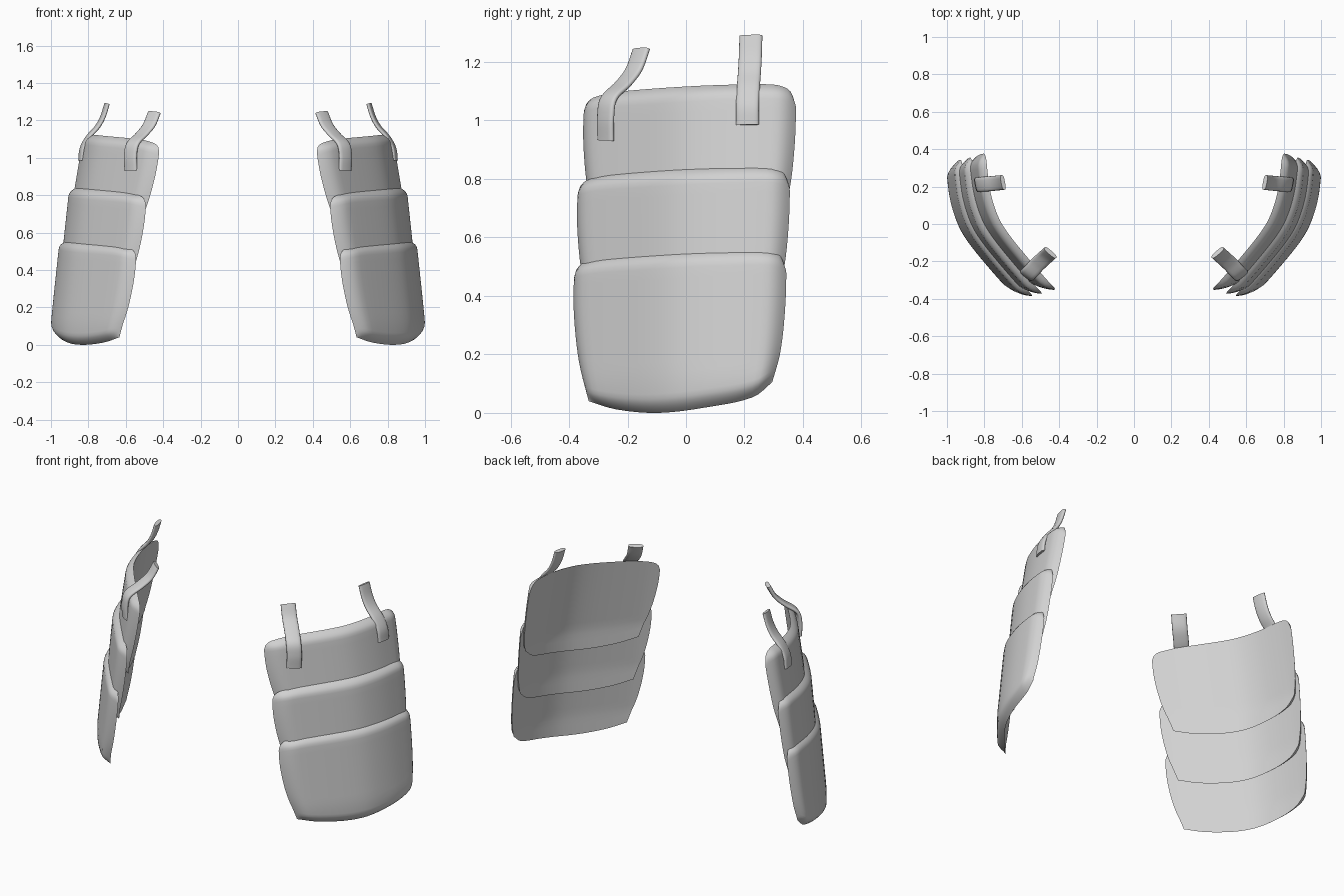
import bpy, bmesh, math
from mathutils import Vector

if "Cube" in bpy.data.objects:
    bpy.data.objects.remove(bpy.data.objects["Cube"])

mat = bpy.data.materials.new("light_grey")
mat.diffuse_color = (0.64, 0.64, 0.64, 1)
mat.use_nodes = True
mat.node_tree.nodes["Principled BSDF"].inputs["Base Color"].default_value = mat.diffuse_color


def interp(pts, t):
    """Smooth interpolation of (t, value) pairs."""
    if t <= pts[0][0]:
        return pts[0][1]
    if t >= pts[-1][0]:
        return pts[-1][1]
    slope = []
    for i in range(len(pts)):
        a, b = pts[max(i - 1, 0)], pts[min(i + 1, len(pts) - 1)]
        slope.append((b[1] - a[1]) / (b[0] - a[0]))
    for i in range(len(pts) - 1):
        (t0, v0), (t1, v1) = pts[i], pts[i + 1]
        if t <= t1:
            h = t1 - t0
            s = (t - t0) / h
            return ((2*s**3 - 3*s**2 + 1) * v0 + (s**3 - 2*s**2 + s) * h * slope[i]
                    + (3*s**2 - 2*s**3) * v1 + (s**3 - s**2) * h * slope[i + 1])


# Plate outline: front and back edges by height, bottom and top edges by width
FRONT = [(0, -.333), (.3, -.366), (.65, -.383), (.93, -.383), (1, -.375)]
BACK = [(0, .295), (.25, .322), (.6, .338), (.95, .343), (1, .338)]
BOTTOM = [(0, .04), (.15, .012), (.38, .0), (.65, .02), (.9, .055), (1, .105)]
TOP = [(0, .49), (.02, .507), (.06, .519), (.15, .533), (.5, .552), (.8, .559),
       (.91, .557), (.96, .546), (.985, .53), (1, .5)]
# Horizontal curve of the inner surface, x by y
CURVE = [(-.41, .553), (-.38, .585), (-.33, .637), (-.2, .753), (-.08, .85), (0, .899),
         (.12, .94), (.25, .96), (.36, .966)]
THICK = .04


def finish(name, bm):
    """Make the object, smooth it and mirror it to the other side."""
    bmesh.ops.recalc_face_normals(bm, faces=bm.faces)
    mesh = bpy.data.meshes.new(name)
    bm.to_mesh(mesh)
    bm.free()
    mesh.materials.append(mat)
    ob = bpy.data.objects.new(name, mesh)
    bpy.context.collection.objects.link(ob)
    ob.modifiers.new("mirror", 'MIRROR').use_axis[0] = True
    bpy.ops.object.select_all(action='DESELECT')
    bpy.context.view_layer.objects.active = ob
    ob.select_set(True)
    bpy.ops.object.shade_smooth_by_angle(angle=math.radians(45))


def spaced(n):
    """Even steps with extra ones close to both ends."""
    ends = [0, .008, .02, .035, .055, .08]
    return ends + [.11 + .78 * i / n for i in range(n + 1)] + [1 - e for e in reversed(ends)]


def swell(t):
    """Thickness factor: zero at both edges, full in the middle."""
    d = min(t, 1 - t) / .1
    return 1 if d >= 1 else 1 - (1 - d) ** 2.2


def plate(name, offset, lean):
    bm = bmesh.new()
    us, vs = spaced(18), spaced(12)
    inner, outer = [], []
    for v in vs:
        row_in, row_out = [], []
        for u in us:
            y = interp(FRONT, v) * (1 - u) + interp(BACK, v) * u
            z = interp(BOTTOM, u) * (1 - v) + interp(TOP, u) * v
            p = Vector((interp(CURVE, y) - lean * max(z - .12, 0), y, z)) + Vector(offset)
            dy = (interp(CURVE, y + .02) - interp(CURVE, y - .02)) / .04
            normal = Vector((1, -dy, lean)).normalized()
            t = THICK * swell(u) * swell(v)
            a = bm.verts.new(p)
            row_in.append(a)
            row_out.append(bm.verts.new(p + normal * t) if t > 1e-6 else a)
        inner.append(row_in)
        outer.append(row_out)
    # Inner and outer skins share their rim
    for grid, flip in ((inner, True), (outer, False)):
        for r0, r1 in zip(grid, grid[1:]):
            for i in range(len(us) - 1):
                f = (r0[i], r0[i + 1], r1[i + 1], r1[i])
                bm.faces.new(f[::-1] if flip else f)
    finish(name, bm)


def strap(name, path, side, width, thick):
    """Flat rounded band swept along a path; side is the direction of its width."""
    bm = bmesh.new()
    side = Vector(side).normalized()
    n, m = 28, 16
    keys = [i / (len(path) - 1) for i in range(len(path))]
    pts = [Vector([interp([(k, p[a]) for k, p in zip(keys, path)], i / n) for a in range(3)])
           for i in range(n + 1)]
    rings = []
    for i, p in enumerate(pts):
        tangent = (pts[min(i + 1, n)] - pts[max(i - 1, 0)]).normalized()
        across = (side - tangent * side.dot(tangent)).normalized()
        out = across.cross(tangent)
        ring = []
        for k in range(m):
            c, s = math.cos(2 * math.pi * k / m), math.sin(2 * math.pi * k / m)
            a = math.copysign(abs(c) ** .6, c) * width / 2
            b = math.copysign(abs(s) ** .8, s) * thick / 2
            ring.append(bm.verts.new(p + across * a + out * b))
        rings.append(ring)
    for r0, r1 in zip(rings, rings[1:]):
        for i in range(m):
            j = (i + 1) % m
            bm.faces.new((r0[i], r0[j], r1[j], r1[i]))
    bm.faces.new(rings[0][::-1])
    bm.faces.new(rings[-1])
    finish(name, bm)


# Three overlapping plates, each higher one tucked behind the one below
plate("lower_plate", (0, 0, 0), .11)
plate("middle_plate", (-.052, .012, .283), .11)
plate("upper_plate", (-.102, .033, .565), .17)

# Hanging straps at the top
strap("front_strap", [(.572, -.275, .932), (.575, -.275, 1.01), (.562, -.264, 1.075),
                      (.515, -.215, 1.125), (.475, -.178, 1.175), (.447, -.153, 1.243)],
      (.78, .62, 0), .084, .024)
strap("back_strap", [(.84, .21, .985), (.832, .21, 1.05), (.80, .213, 1.11),
                     (.752, .217, 1.165), (.722, .22, 1.22), (.70, .222, 1.29)],
      (.015, .075, 0), .08, .022)
